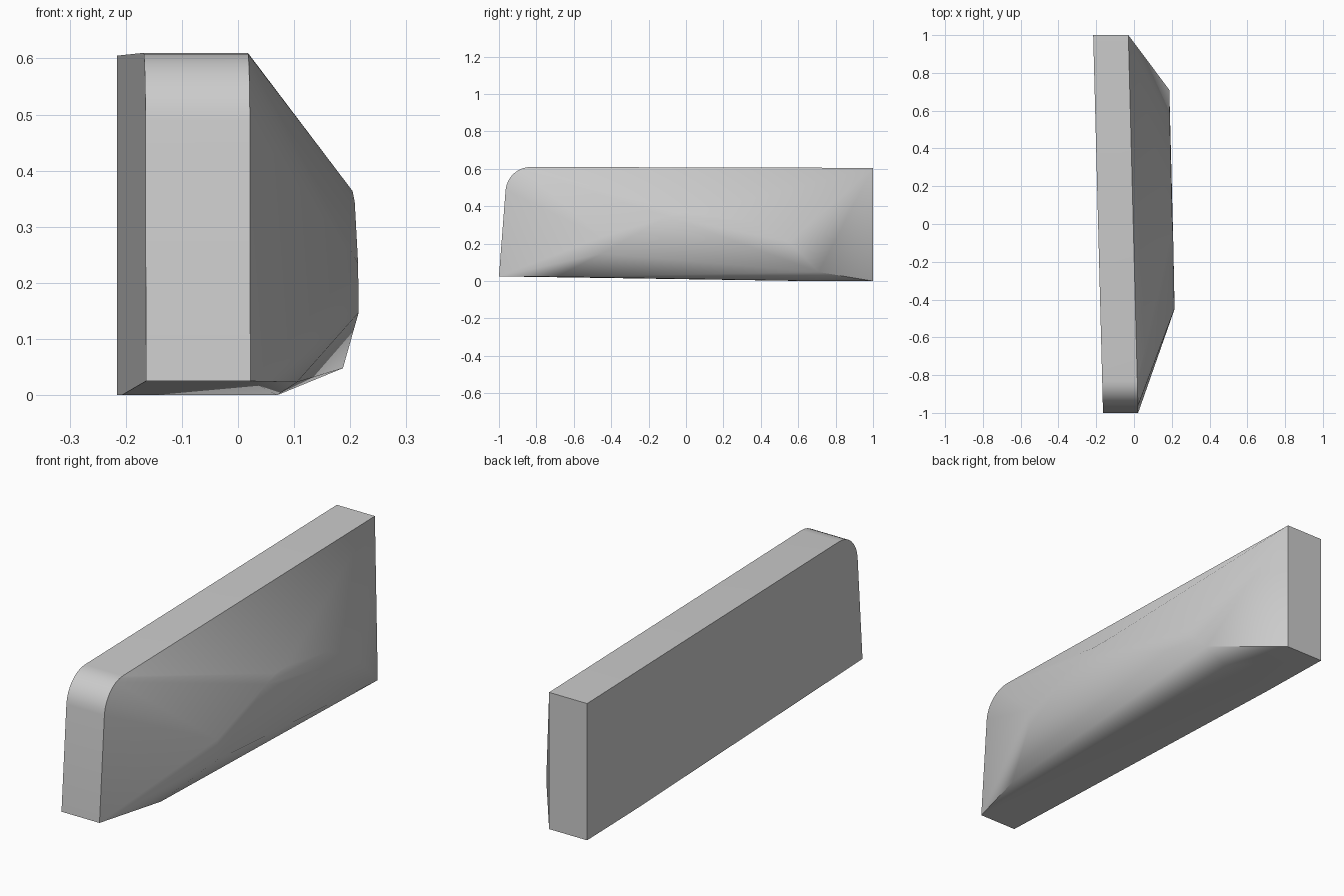
import bpy
import bmesh
from math import cos, sin, radians

cube = bpy.data.objects.get("Cube")
if cube:
    bpy.data.objects.remove(cube)

# Plain grey material
grey = bpy.data.materials.new("grey")
grey.use_nodes = True
colour = (0.6, 0.6, 0.6, 1)
grey.diffuse_color = colour
grey.node_tree.nodes["Principled BSDF"].inputs["Base Color"].default_value = colour

# Slab side profile (y, z): raked front, rounded top corner, square back
profile = [(-1, 0.025), (0.65, 0), (1, 0), (1, 0.605)]
for i in range(9):
    a = radians(90 + i * 85 / 8)
    profile.append((-0.83 + 0.135 * cos(a), 0.475 + 0.135 * sin(a)))


def slab_x(y, side):
    """Slab faces are slightly skewed along the length."""
    return -0.097 - 0.026 * y + side * 0.093


# Faceted bulge on the left side
bulge = [
    (0.214, -0.45, 0.235), (0.215, -0.45, 0.147),                    # front ridge
    (0.208, -0.1, 0.345), (0.204, -0.03, 0.364), (0.201, 0.06, 0.364),  # crest
    (0.194, 0.35, 0.315), (0.19, 0.55, 0.21),                        # crest falling back
    (0.187, 0.71, 0.048), (0.07, 0.7, 0), (0.105, -0.69, 0.023),     # lower rim
]

# Skin the slab and bulge as one faceted body
bm = bmesh.new()
for side in (-1, 1):
    for y, z in profile:
        bm.verts.new((slab_x(y, side), y, z))
for p in bulge:
    bm.verts.new(p)
hull = bmesh.ops.convex_hull(bm, input=bm.verts[:])
inner = {g for g in hull["geom_interior"] + hull["geom_unused"]
         if isinstance(g, bmesh.types.BMVert)}
bmesh.ops.delete(bm, geom=list(inner), context="VERTS")
bmesh.ops.dissolve_limit(bm, angle_limit=radians(0.5),
                         verts=bm.verts[:], edges=bm.edges[:])
bmesh.ops.recalc_face_normals(bm, faces=bm.faces[:])

mesh = bpy.data.meshes.new("faceted_panel")
bm.to_mesh(mesh)
bm.free()
mesh.materials.append(grey)
panel = bpy.data.objects.new("faceted_panel", mesh)
bpy.context.collection.objects.link(panel)

# Smooth the soft facets, keep the crisp rim
bpy.ops.object.select_all(action="DESELECT")
panel.select_set(True)
bpy.context.view_layer.objects.active = panel
bpy.ops.object.shade_smooth_by_angle(angle=radians(40))
